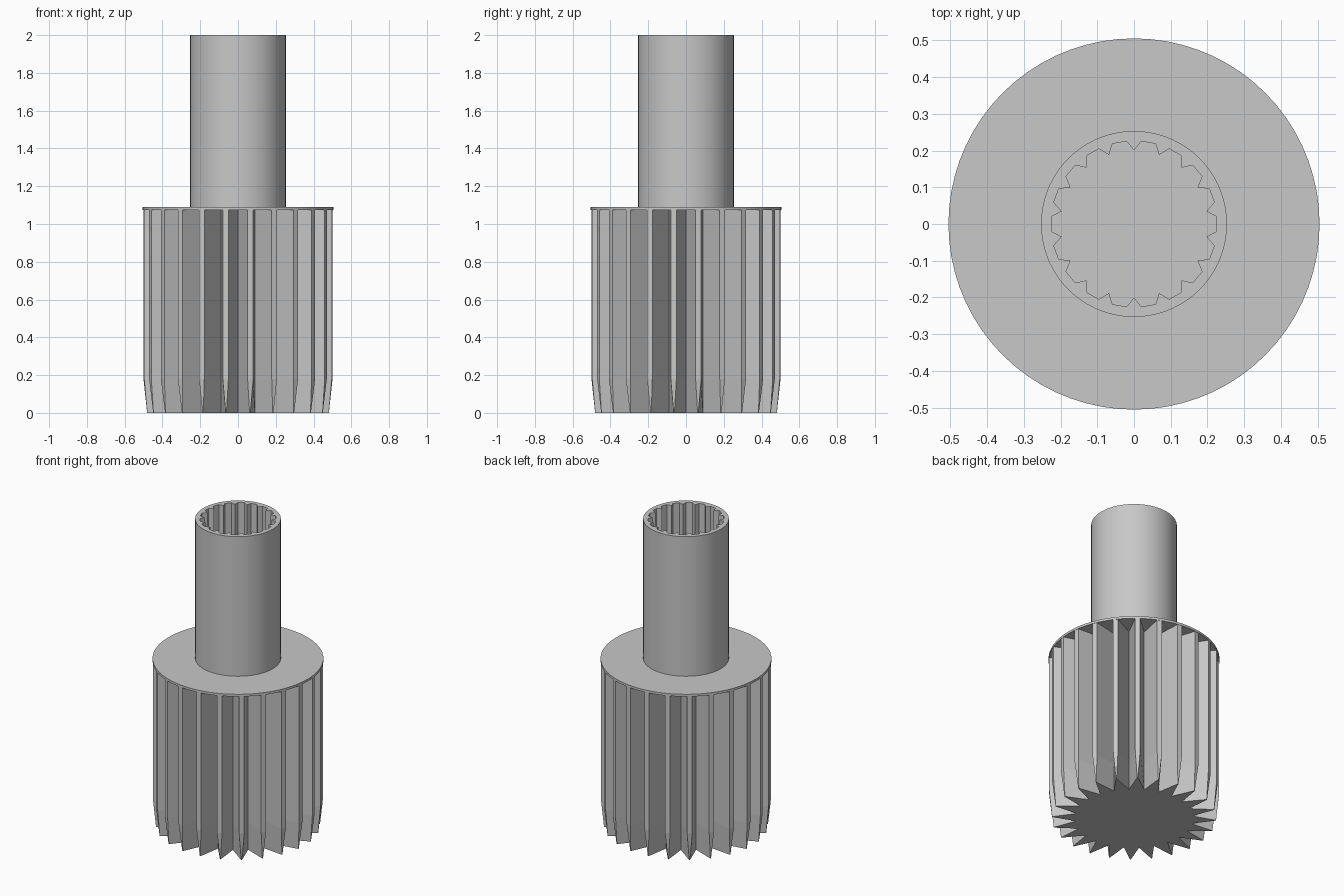
import bpy, bmesh
from math import radians, degrees, asin, sin, cos, pi

cube = bpy.data.objects.get("Cube")
if cube:
    bpy.data.objects.remove(cube, do_unlink=True)

grey = bpy.data.materials.new("mid_grey")
grey.use_nodes = True
colour = (0.58, 0.58, 0.58, 1)
grey.diffuse_color = colour
grey.node_tree.nodes["Principled BSDF"].inputs["Base Color"].default_value = colour


def circle(radius, z, count=72):
    """Ring starting at +y, one point per even step."""
    return [(radius * sin(2 * pi * i / count), radius * cos(2 * pi * i / count), z)
            for i in range(count)]


def rib_ring(tip, valley, width, z, teeth=24):
    """Star ring: two corners on each rib, then the bottom of the V groove."""
    half = degrees(asin(width / 2 / tip))
    step = 360 / teeth
    ring = []
    for i in range(teeth):
        mid = (i + 0.5) * step
        for radius, angle in ((tip, mid - half), (tip, mid + half), (valley, mid + step / 2)):
            a = radians(angle)
            ring.append((radius * sin(a), radius * cos(a), z))
    return ring


def spline_ring(tip, root, z, teeth=18):
    """Bore ring: a pointed tooth inwards, then a flat groove of three points."""
    ring = []
    for i in range(teeth):
        for j, radius in enumerate((tip, root, root * cos(radians(5)), root)):
            a = 2 * pi * (i + j / 4) / teeth
            ring.append((radius * sin(a), radius * cos(a), z))
    return ring


def loft(name, rings):
    """Skin a stack of equal rings and close both ends."""
    bm = bmesh.new()
    loops = [[bm.verts.new(p) for p in ring] for ring in rings]
    for low, high in zip(loops, loops[1:]):
        for i in range(len(low)):
            j = (i + 1) % len(low)
            bm.faces.new((low[i], low[j], high[j], high[i]))
    bm.faces.new(loops[0])
    bm.faces.new(loops[-1])
    bmesh.ops.recalc_face_normals(bm, faces=bm.faces)
    mesh = bpy.data.meshes.new(name)
    bm.to_mesh(mesh)
    bm.free()
    mesh.materials.append(grey)
    obj = bpy.data.objects.new(name, mesh)
    bpy.context.collection.objects.link(obj)
    return obj


# Ribbed grip, its ribs narrowing to points at the lower end
loft("ribbed_grip", [
    rib_ring(0.485, 0.345, 0.004, 0),
    rib_ring(0.503, 0.345, 0.03, 0.18),
    rib_ring(0.503, 0.345, 0.03, 1.08),
])

# Thin flange, hollow stem and splined socket in one skin
stem = loft("flange_and_stem", [
    circle(0.505, 1.075),
    circle(0.505, 1.09),
    circle(0.253, 1.09),
    circle(0.253, 2),
    spline_ring(0.2, 0.226, 2),
    spline_ring(0.2, 0.226, 1.1),
])
bpy.ops.object.select_all(action='DESELECT')
stem.select_set(True)
bpy.context.view_layer.objects.active = stem
bpy.ops.object.shade_smooth_by_angle(angle=radians(20))
